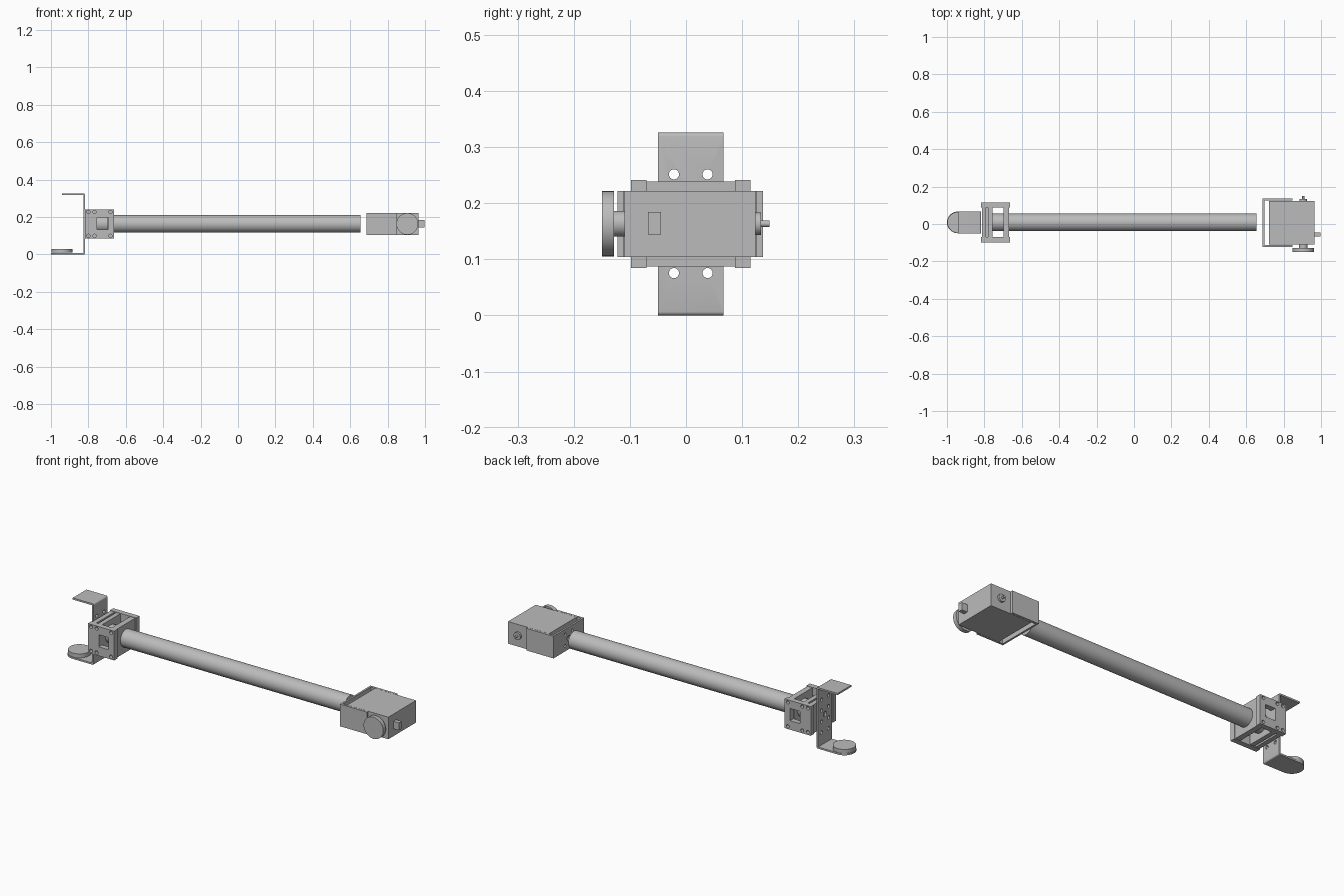
import bpy, bmesh, math
from mathutils import Matrix, Vector

if "Cube" in bpy.data.objects:
    bpy.data.objects.remove(bpy.data.objects["Cube"], do_unlink=True)

metal = bpy.data.materials.new("grey metal")
metal.use_nodes = True
GREY = (0.5, 0.5, 0.5, 1)
metal.diffuse_color = GREY
metal.node_tree.nodes["Principled BSDF"].inputs["Base Color"].default_value = GREY

CY, CZ = 0.0085, 0.1635          # shared long axis


def finish(name, bm):
    bmesh.ops.recalc_face_normals(bm, faces=bm.faces)
    mesh = bpy.data.meshes.new(name)
    bm.to_mesh(mesh)
    bm.free()
    mesh.materials.append(metal)
    obj = bpy.data.objects.new(name, mesh)
    bpy.context.collection.objects.link(obj)
    return obj


def box(name, x, y, z):
    bm = bmesh.new()
    bmesh.ops.create_cube(bm, size=1)
    for v in bm.verts:
        v.co = Vector([(r[0] + r[1]) / 2 + c * (r[1] - r[0])
                       for c, r in zip(v.co, (x, y, z))])
    return finish(name, bm)


def cylinder(name, axis, center, radius, length, sides=48):
    bm = bmesh.new()
    turn = Vector((0, 0, 1)).rotation_difference(Vector(axis)).to_matrix().to_4x4()
    bmesh.ops.create_cone(bm, cap_ends=True, segments=sides, radius1=radius,
                          radius2=radius, depth=length,
                          matrix=Matrix.Translation(center) @ turn)
    return smooth(finish(name, bm))


def select(obj):
    bpy.ops.object.select_all(action="DESELECT")
    obj.select_set(True)
    bpy.context.view_layer.objects.active = obj


def smooth(obj):
    select(obj)
    bpy.ops.object.shade_smooth_by_angle(angle=math.radians(30))
    return obj


def combine(obj, other, operation="DIFFERENCE"):
    mod = obj.modifiers.new("combine", "BOOLEAN")
    mod.operation = operation
    mod.solver = "EXACT"
    mod.object = other
    select(obj)
    bpy.ops.object.modifier_apply(modifier=mod.name)
    bpy.data.objects.remove(other, do_unlink=True)


def drill(obj, axis, center, radius, depth=0.08):
    combine(obj, cylinder("drill", axis, center, radius, depth, 24))


X, Y, Z = (1, 0, 0), (0, 1, 0), (0, 0, 1)

# Bent wall bracket with a rounded lower tongue
TIP, BACK, T, TOP, HALF = -0.942, -0.818, 0.009, 0.326, 0.058
profile = [(TIP, 0), (BACK, 0), (BACK, TOP), (TIP, TOP),
           (TIP, TOP - T), (BACK - T, TOP - T), (BACK - T, T), (TIP, T)]
bm = bmesh.new()
face = bm.faces.new([bm.verts.new((x, CY - HALF, z)) for x, z in profile])
solid = bmesh.ops.extrude_face_region(bm, geom=[face])
for v in solid["geom"]:
    if isinstance(v, bmesh.types.BMVert):
        v.co.y += 2 * HALF
bends = [e for e in bm.edges if all(abs(v.co.x - BACK) < 1e-4 for v in e.verts)
         and abs(e.verts[0].co.y - e.verts[1].co.y) > HALF]
bmesh.ops.bevel(bm, geom=bends, offset=0.007, segments=4, profile=0.5,
                affect="EDGES")
bracket = finish("wall_bracket", bm)
combine(bracket, cylinder("tongue_end", Z, (TIP, CY, T / 2), HALF, T), "UNION")
for dy in (-0.03, 0.03):
    for dz in (-0.088, -0.03, 0.03, 0.088):
        drill(bracket, X, (BACK, CY + dy, CZ + dz), 0.009)
drill(bracket, X, (BACK, CY, CZ), 0.014)
smooth(bracket)
cylinder("foot_pad", Z, (TIP, CY, 0.02), 0.056, 0.021)

# Clamp block: two drilled side plates joined by cross plates
for name, y0, y1 in (("front", -0.098, -0.07), ("rear", 0.087, 0.115)):
    plate = box(name + "_side_plate", (-0.818, -0.663), (y0, y1), (0.085, 0.241))
    combine(plate, box("window", (-0.754, -0.695), (y0 - 0.1, y1 + 0.1),
                       (0.133, 0.198)))
    for x in (-0.8, -0.767, -0.682):
        for dz in (-0.064, 0.064):
            drill(plate, Y, (x, (y0 + y1) / 2, CZ + dz), 0.009)
    smooth(plate)
for name, x0, x1 in (("outer", -0.814, -0.79), ("middle", -0.78, -0.756),
                     ("inner", -0.698, -0.668)):
    box(name + "_cross_plate", (x0, x1), (-0.07, 0.087), (0.087, 0.239))
box("slot_core", (-0.79, -0.78), (-0.07, 0.087), (0.107, 0.219))

# Long tube
cylinder("long_tube", X, (-0.05, CY, CZ), 0.047, 1.412, 64)

# U-shaped motor mount
z_range = (0.104, 0.222)
mount = box("motor_mount", (0.687, 0.847), (-0.122, 0.137), z_range)
combine(mount, box("mount_gap", (0.697, 0.9), (-0.111, 0.125), (0, 0.4)))
for dy in (-0.03, 0.03):
    for dz in (-0.03, 0.03):
        drill(mount, X, (0.692, CY + dy, CZ + dz), 0.008)
drill(mount, X, (0.692, CY, CZ), 0.014)
smooth(mount)

# Motor body with output wheel, rear pin and cable plug
box("motor_body", (0.722, 0.965), (-0.11, 0.124), z_range)
for name, radius, y0, y1 in (("wheel", 0.058, -0.15, -0.128),
                             ("wheel_hub", 0.023, -0.129, -0.109),
                             ("rear_boss", 0.02, 0.123, 0.134),
                             ("rear_pin", 0.006, 0.133, 0.149)):
    cylinder(name, Y, (0.905, (y0 + y1) / 2, CZ), radius, y1 - y0)
box("cable_plug", (0.964, 0.998), (-0.068, -0.045), (0.144, 0.184))
